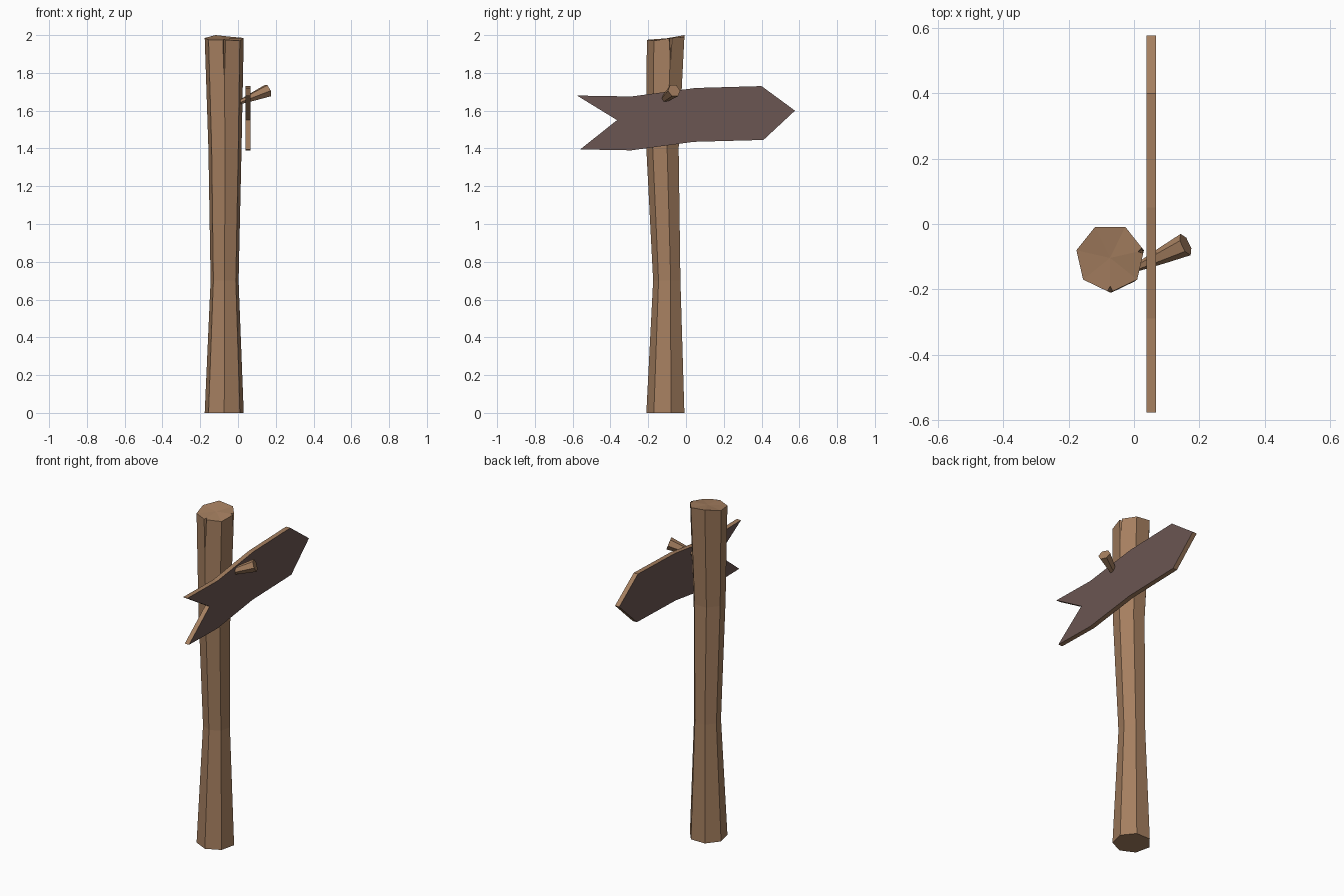
import bpy, bmesh, math
from mathutils import Vector

if "Cube" in bpy.data.objects:
    bpy.data.objects.remove(bpy.data.objects["Cube"])


def material(name, rgb):
    m = bpy.data.materials.new(name)
    m.diffuse_color = (*rgb, 1)
    m.use_nodes = True
    m.node_tree.nodes["Principled BSDF"].inputs["Base Color"].default_value = m.diffuse_color
    return m


wood = material("wood_brown", (0.376, 0.212, 0.116))
dark = material("board_dark_brown", (0.147, 0.093, 0.084))


def finish(name, bm, mats):
    bmesh.ops.recalc_face_normals(bm, faces=bm.faces)
    me = bpy.data.meshes.new(name)
    bm.to_mesh(me)
    bm.free()
    ob = bpy.data.objects.new(name, me)
    bpy.context.collection.objects.link(ob)
    for m in mats:
        me.materials.append(m)
    return ob


def loft(bm, rings):
    for a, b in zip(rings, rings[1:]):
        n = len(a)
        for i in range(n):
            bm.faces.new((a[i], a[(i + 1) % n], b[(i + 1) % n], b[i]))
    bm.faces.new(rings[0][::-1])
    return bm.faces.new(rings[-1])


# Post: seven-sided, pinched and leaning, with an uneven top
TOP_Z = [1.975, 1.97, 1.985, 1.99, 2.0, 1.985, 1.975]
bm = bmesh.new()
rings = []
for z, r, cx, cy in [(0, 0.106, -0.073, -0.104), (0.7, 0.076, -0.071, -0.098),
                     (1.4, 0.09, -0.069, -0.12), (None, 0.106, -0.073, -0.104)]:
    ring = []
    for i in range(7):
        a = -math.pi / 2 + i * math.tau / 7
        ring.append(bm.verts.new((cx + r * math.cos(a), cy + r * math.sin(a),
                                  TOP_Z[i] if z is None else z)))
    rings.append(ring)
cap = loft(bm, rings)
bmesh.ops.poke(bm, faces=[cap])
post = finish("post", bm, [wood])

# Cracks: thin wedges cut down into two corners of the post top
for name, i, bottom, half in [("front_crack", 0, 1.79, 0.012),
                              ("side_crack", 2, 1.85, 0.014)]:
    a = -math.pi / 2 + i * math.tau / 7
    out = Vector((math.cos(a), math.sin(a), 0))
    side = Vector((-out.y, out.x, 0))
    edge = Vector((-0.073, -0.104, 0)) + out * 0.106
    bm = bmesh.new()
    for z, w, d in [(bottom, 0.001, 0.004), (2.03, half, 0.024)]:
        for p in (edge - out * d, edge + out * 0.02 + side * w * 1.8,
                  edge + out * 0.02 - side * w * 1.8):
            bm.verts.new((p.x, p.y, z))
    bmesh.ops.convex_hull(bm, input=bm.verts)
    cutter = finish(name + "_cutter", bm, [wood])
    cutter.hide_render = True
    cutter.hide_viewport = True
    mod = post.modifiers.new(name, "BOOLEAN")
    mod.operation = "DIFFERENCE"
    mod.solver = "EXACT"
    mod.object = cutter

# Arrow board: bent arrow outline, dark broad faces and bare wood edges
outline = [(-0.577, 1.68), (-0.29, 1.675), (0.05, 1.72), (0.40, 1.73),
           (0.577, 1.60), (0.41, 1.445), (0.04, 1.435), (-0.29, 1.39),
           (-0.56, 1.395), (-0.365, 1.55)]
bm = bmesh.new()
loft(bm, [[bm.verts.new((x, y, z)) for y, z in outline] for x in (0.039, 0.067)])
for f in bm.faces:
    f.normal_update()
    f.material_index = 1 if abs(f.normal.x) > 0.5 else 0
finish("arrow_board", bm, [wood, dark])

# Branch stub: six-sided, flaring out from the post through the board
start, end = Vector((0.01, -0.133, 1.645)), Vector((0.158, -0.063, 1.706))
q = (end - start).to_track_quat("Z", "Y")
bm = bmesh.new()
rings = []
for t, r in [(0, 0.012), (0.55, 0.026), (1, 0.036)]:
    c = start.lerp(end, t)
    rings.append([bm.verts.new(c + q @ Vector((r * math.cos(k * math.tau / 6),
                                               r * math.sin(k * math.tau / 6), 0)))
                  for k in range(6)])
loft(bm, rings)
finish("branch_stub", bm, [wood])
